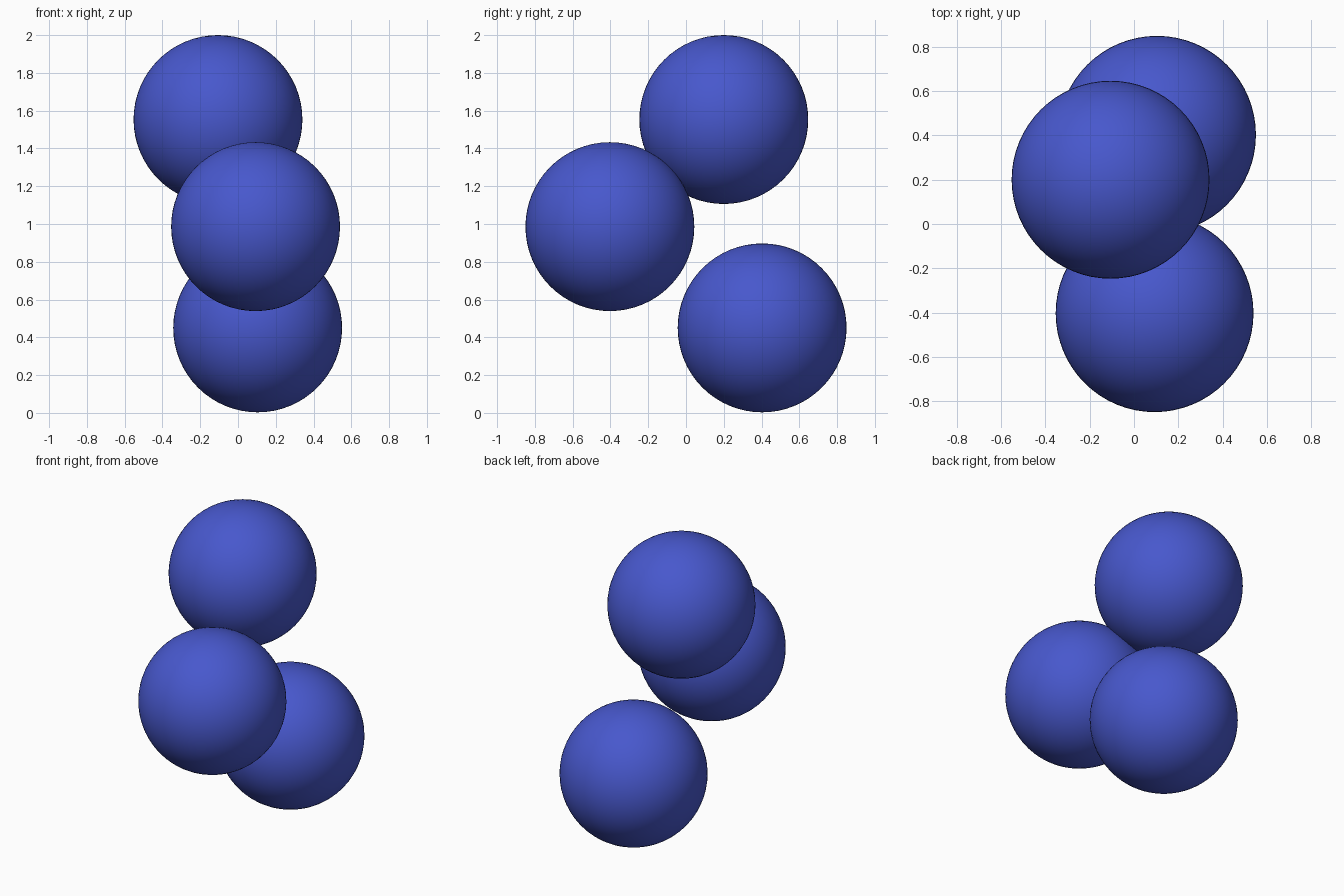
import bpy

if "Cube" in bpy.data.objects:
    bpy.data.objects.remove(bpy.data.objects["Cube"])

# One flat blue for all the balls
blue = bpy.data.materials.new("blue")
blue.diffuse_color = (0.064, 0.097, 0.61, 1.0)
blue.use_nodes = True
blue.node_tree.nodes["Principled BSDF"].inputs["Base Color"].default_value = blue.diffuse_color

RADIUS = 0.447


def add_ball(name, location):
    bpy.ops.mesh.primitive_uv_sphere_add(segments=64, ring_count=32, radius=RADIUS, location=location)
    ball = bpy.context.object
    ball.name = name
    ball.data.materials.append(blue)
    bpy.ops.object.shade_smooth()
    return ball


# Three equal balls, staggered from bottom to top
add_ball("lower_ball", (0.104, 0.403, 0.450))
add_ball("middle_ball", (0.093, -0.403, 0.986))
add_ball("upper_ball", (-0.106, 0.200, 1.553))
